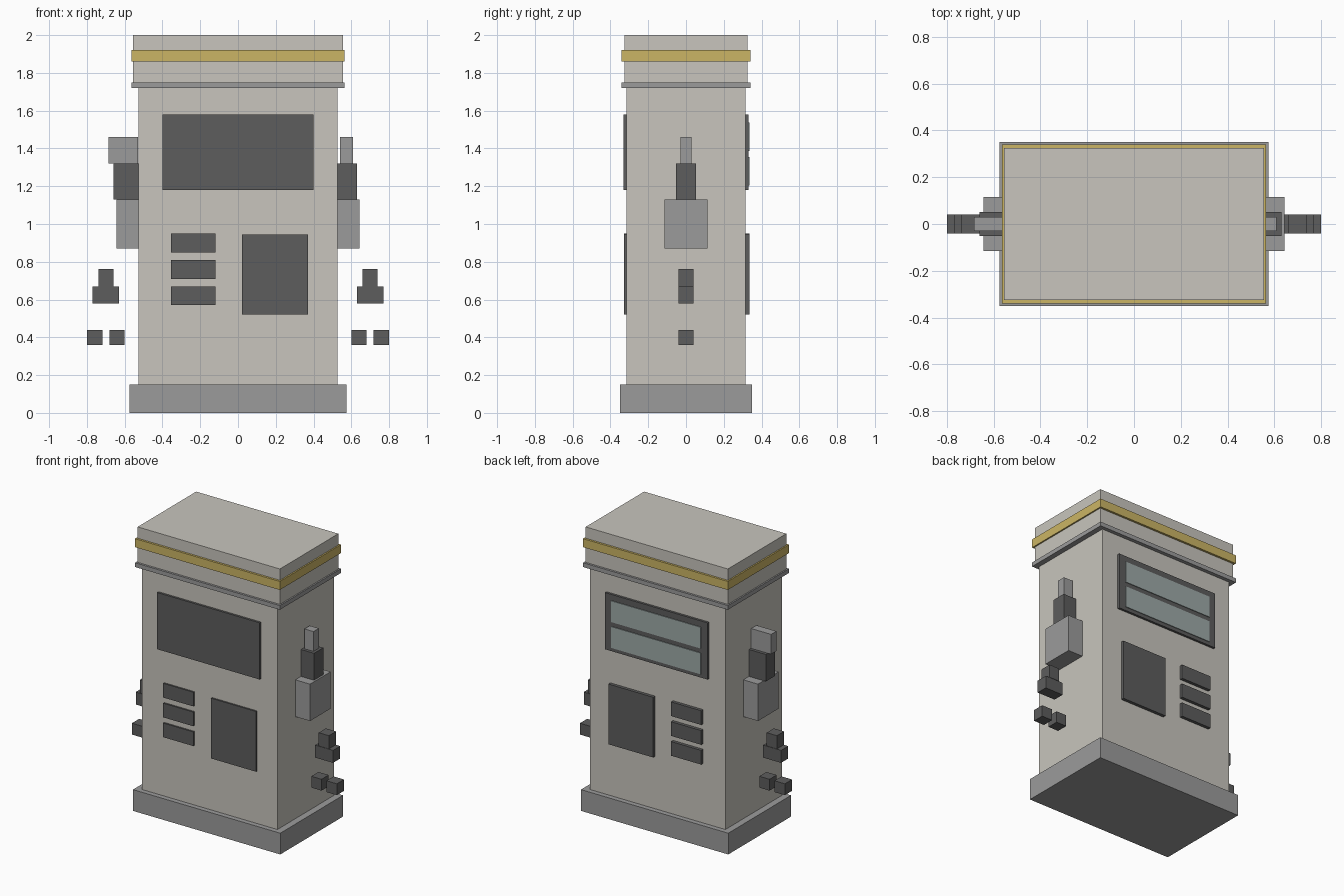
import bpy

if "Cube" in bpy.data.objects:
    bpy.data.objects.remove(bpy.data.objects["Cube"])


def material(name, rgb):
    m = bpy.data.materials.new(name)
    m.diffuse_color = (*rgb, 1)
    m.use_nodes = True
    m.node_tree.nodes["Principled BSDF"].inputs["Base Color"].default_value = m.diffuse_color
    return m


CREAM = material("cream_paint", (0.58, 0.56, 0.51))
GREY = material("grey_metal", (0.33, 0.33, 0.33))
DARK = material("dark_plastic", (0.11, 0.11, 0.11))
GOLD = material("gold_trim", (0.60, 0.46, 0.13))
GLASS = material("display_glass", (0.34, 0.40, 0.39))


def box(name, x, y, z, mat):
    """Box from its (min, max) range along each axis."""
    bpy.ops.mesh.primitive_cube_add(size=1)
    ob = bpy.context.object
    ob.name = name
    for i, (a, b) in enumerate((x, y, z)):
        ob.location[i] = (a + b) / 2
        ob.scale[i] = abs(b - a)
    bpy.ops.object.transform_apply(location=False, rotation=False, scale=True)
    ob.data.materials.append(mat)
    return ob


def slab(name, hx, hy, z0, z1, mat):
    """Box centred on the vertical axis."""
    return box(name, (-hx, hx), (-hy, hy), (z0, z1), mat)


# Cabinet, plinth and head with trim bands
slab("base_plinth", 0.575, 0.35, 0, 0.15, GREY)
slab("cabinet_body", 0.528, 0.315, 0.15, 1.72, CREAM)
slab("lower_trim_band", 0.565, 0.341, 1.72, 1.75, GREY)
slab("head_cap", 0.555, 0.326, 1.75, 2.0, CREAM)
slab("gold_trim_band", 0.565, 0.341, 1.86, 1.92, GOLD)

# Control panels on both faces; the front ones sit shallower
for side, s, d_screen, d_panel in (("front", -1, 0.33, 0.327), ("back", 1, 0.331, 0.337)):
    box(f"{side}_screen_frame", (-0.4, 0.4), (s * 0.31, s * d_screen), (1.18, 1.58), DARK)
    box(f"{side}_access_panel", (0.02, 0.37), (s * 0.31, s * d_panel), (0.52, 0.945), DARK)
    for i in range(3):
        z = 0.57 + i * 0.14
        box(f"{side}_selector_{i + 1}", (-0.355, -0.12), (s * 0.31, s * d_panel), (z, z + 0.1), DARK)

# Two display panes on the back screen
for i, z in enumerate((1.205, 1.387)):
    box(f"back_display_pane_{i + 1}", (-0.35, 0.35), (0.31, 0.336), (z, z + 0.15), GLASS)

# Nozzle, holster and hose pieces on each side
for side, s, grip_x, spout in (("right", 1, 0.63, (0.54, 0.61)), ("left", -1, 0.66, (0.53, 0.685))):
    def part(name, x, hy, z, mat):
        box(f"{side}_{name}", (s * x[0], s * x[1]), (-hy, hy), z, mat)

    part("holster", (0.52, 0.643), 0.115, (0.87, 1.13), GREY)
    part("nozzle_grip", (0.52, grip_x), 0.052, (1.13, 1.32), DARK)
    part("nozzle_spout", spout, 0.03, (1.32, 1.46), GREY)
    part("hose_upper", (0.658, 0.738), 0.04, (0.67, 0.763), DARK)
    part("hose_middle", (0.63, 0.77), 0.04, (0.58, 0.668), DARK)
    part("hose_lower_inner", (0.60, 0.68), 0.04, (0.36, 0.44), DARK)
    part("hose_lower_outer", (0.718, 0.80), 0.04, (0.36, 0.44), DARK)
